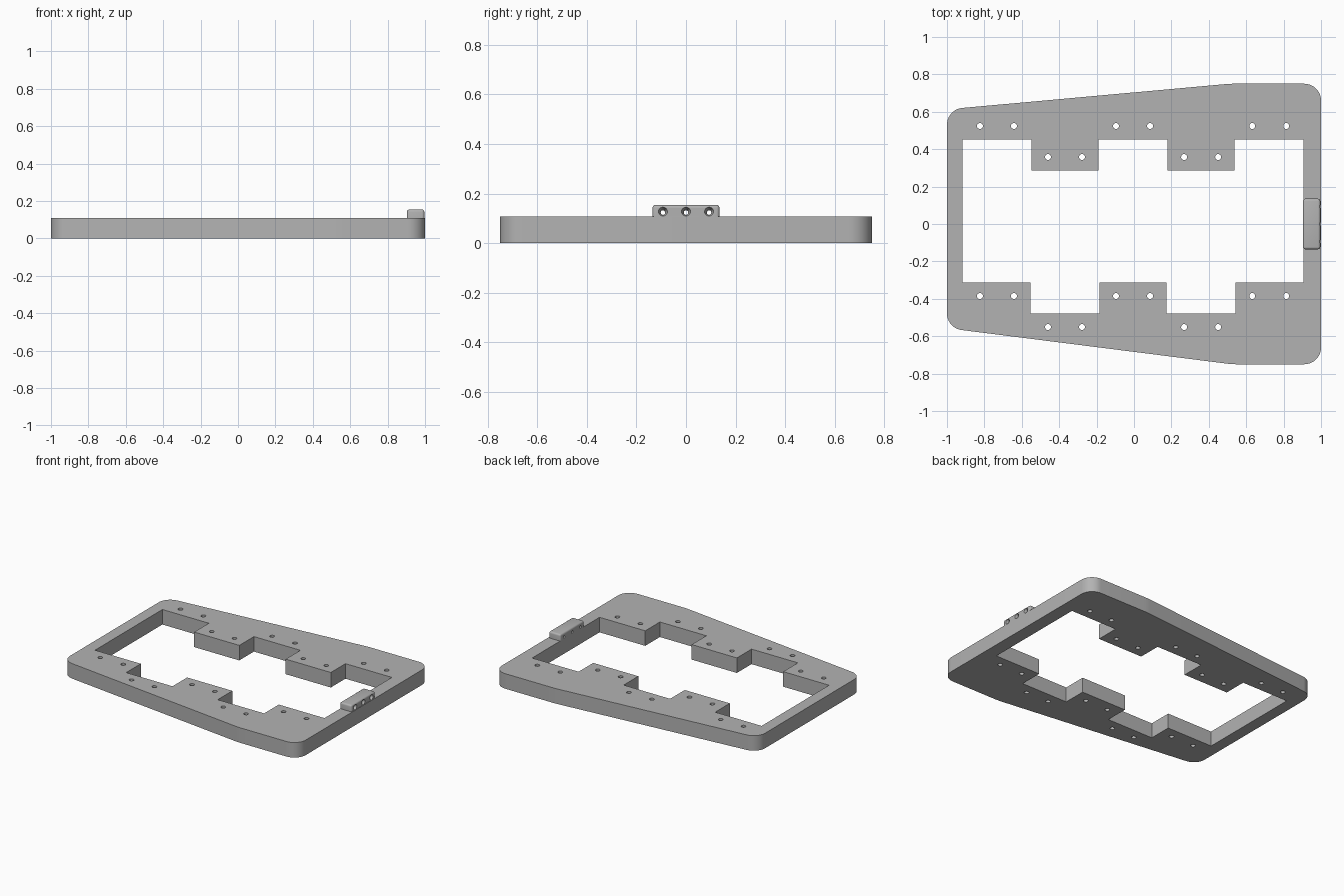
import bpy, bmesh, math
from mathutils import Vector, Matrix

if "Cube" in bpy.data.objects:
    bpy.data.objects.remove(bpy.data.objects["Cube"], do_unlink=True)

THICK = 0.108
grey = bpy.data.materials.new("plain grey")
grey.use_nodes = True
grey.diffuse_color = (0.45, 0.45, 0.45, 1)
grey.node_tree.nodes["Principled BSDF"].inputs["Base Color"].default_value = (0.45, 0.45, 0.45, 1)


def add_object(name, data):
    obj = bpy.data.objects.new(name, data)
    bpy.context.scene.collection.objects.link(obj)
    return obj


def baked(obj):
    """Mesh of an object with its curve fill or modifiers applied."""
    bpy.context.view_layer.update()
    graph = bpy.context.evaluated_depsgraph_get()
    return bpy.data.meshes.new_from_object(obj.evaluated_get(graph))


def finish(mesh):
    bm = bmesh.new()
    bm.from_mesh(mesh)
    bmesh.ops.remove_doubles(bm, verts=bm.verts, dist=0.0001)
    bmesh.ops.recalc_face_normals(bm, faces=bm.faces)
    bm.to_mesh(mesh)
    bm.free()
    mesh.materials.clear()
    mesh.materials.append(grey)
    mesh.shade_smooth()
    mesh.set_sharp_from_angle(angle=math.radians(30))


def fillet(corners, steps=10):
    """Round each (x, y, radius) corner of a closed outline."""
    out = []
    for i, (x, y, r) in enumerate(corners):
        p = Vector((x, y))
        a = (p - Vector(corners[i - 1][:2])).normalized()
        b = (Vector(corners[(i + 1) % len(corners)][:2]) - p).normalized()
        turn = math.atan2(a.x * b.y - a.y * b.x, a.dot(b))
        start = p - a * r * math.tan(abs(turn) / 2)
        centre = start + Vector((-a.y, a.x)) * math.copysign(r, turn)
        out += [centre + Matrix.Rotation(turn * k / steps, 2) @ (start - centre)
                for k in range(steps + 1)]
    return out


def circle(x, y, r, n=20):
    return [(x + r * math.cos(math.tau * k / n), y + r * math.sin(math.tau * k / n))
            for k in range(n)]


# Outer edge: tapered plate with rounded corners
loops = [fillet([(-1, 0.613, 0.09), (0.513, 0.75, 0.5), (1, 0.75, 0.09),
                 (1, -0.75, 0.09), (0.524, -0.75, 0.5), (-1, -0.557, 0.09)])]


# Inner opening: stepped along the back and front rails
def steps(xs, outer, inner):
    pts, level = [], outer
    for x in xs:
        other = inner if level == outer else outer
        pts += [(x, level), (x, other)]
        level = other
    return pts


LEFT, RIGHT = -0.917, 0.906
back = steps([-0.548, -0.19, 0.179, 0.537], 0.452, 0.286)
front = steps([0.543, 0.174, -0.185, -0.553], -0.313, -0.479)
loops.append([(LEFT, 0.452)] + back + [(RIGHT, 0.452), (RIGHT, -0.313)]
             + front + [(LEFT, -0.313)])

# Screw holes: pairs alternating between two rows on each rail
for i in range(10):
    x = -0.824 + 0.182 * i
    shift = 0.166 * ((i // 2) % 2)
    loops += [circle(x, 0.524 - shift, 0.016), circle(x, -0.385 - shift, 0.016)]

# Frame plate
curve = bpy.data.curves.new("plate_outline", 'CURVE')
curve.dimensions = '2D'
curve.fill_mode = 'BOTH'
curve.extrude = THICK / 2
for loop in loops:
    spline = curve.splines.new('POLY')
    spline.points.add(len(loop) - 1)
    for point, co in zip(spline.points, loop):
        point.co = (co[0], co[1], 0, 1)
    spline.use_cyclic_u = True
outline = add_object("plate_outline", curve)
plate_mesh = baked(outline)
bpy.data.objects.remove(outline, do_unlink=True)
plate_mesh.transform(Matrix.Translation((0, 0, THICK / 2)))
finish(plate_mesh)
add_object("frame_plate", plate_mesh)

# Connector block with rounded upper edges
X0, X1, Z0, Z1 = 0.903, 0.996, THICK - 0.001, 0.154
bm = bmesh.new()
bmesh.ops.create_cube(bm, size=1, matrix=Matrix.Translation(((X0 + X1) / 2, 0, (Z0 + Z1) / 2))
                      @ Matrix.Diagonal((X1 - X0, 0.27, Z1 - Z0, 1)))
edges = [e for e in bm.edges if max(v.co.z for v in e.verts) > Z0 + 0.01]
bmesh.ops.bevel(bm, geom=edges, offset=0.012, segments=4, profile=0.5, affect='EDGES')
block_mesh = bpy.data.meshes.new("connector_block")
bm.to_mesh(block_mesh)
bm.free()
block = add_object("connector_block", block_mesh)

# Three flared holes through the block
cutters = []
for name, x, z, r1, r2, depth in (("bore_cutter", 0.95, 0.123, 0.009, 0.009, 0.2),
                                  ("flare_cutter", 0.982, 0.127, 0.009, 0.0185, 0.03)):
    bm = bmesh.new()
    for y in (-0.093, 0, 0.093):
        bmesh.ops.create_cone(bm, cap_ends=True, segments=20, radius1=r1, radius2=r2, depth=depth,
                              matrix=Matrix.Translation((x, y, z)) @ Matrix.Rotation(math.pi / 2, 4, 'Y'))
    mesh = bpy.data.meshes.new(name)
    bm.to_mesh(mesh)
    bm.free()
    cutter = add_object(name, mesh)
    cutter.hide_render = True
    cutters.append(cutter)
    cut = block.modifiers.new(name, 'BOOLEAN')
    cut.operation, cut.solver, cut.object = 'DIFFERENCE', 'EXACT', cutter
block_mesh = baked(block)
block.modifiers.clear()
block.data = block_mesh
finish(block_mesh)
for cutter in cutters:
    bpy.data.objects.remove(cutter, do_unlink=True)
